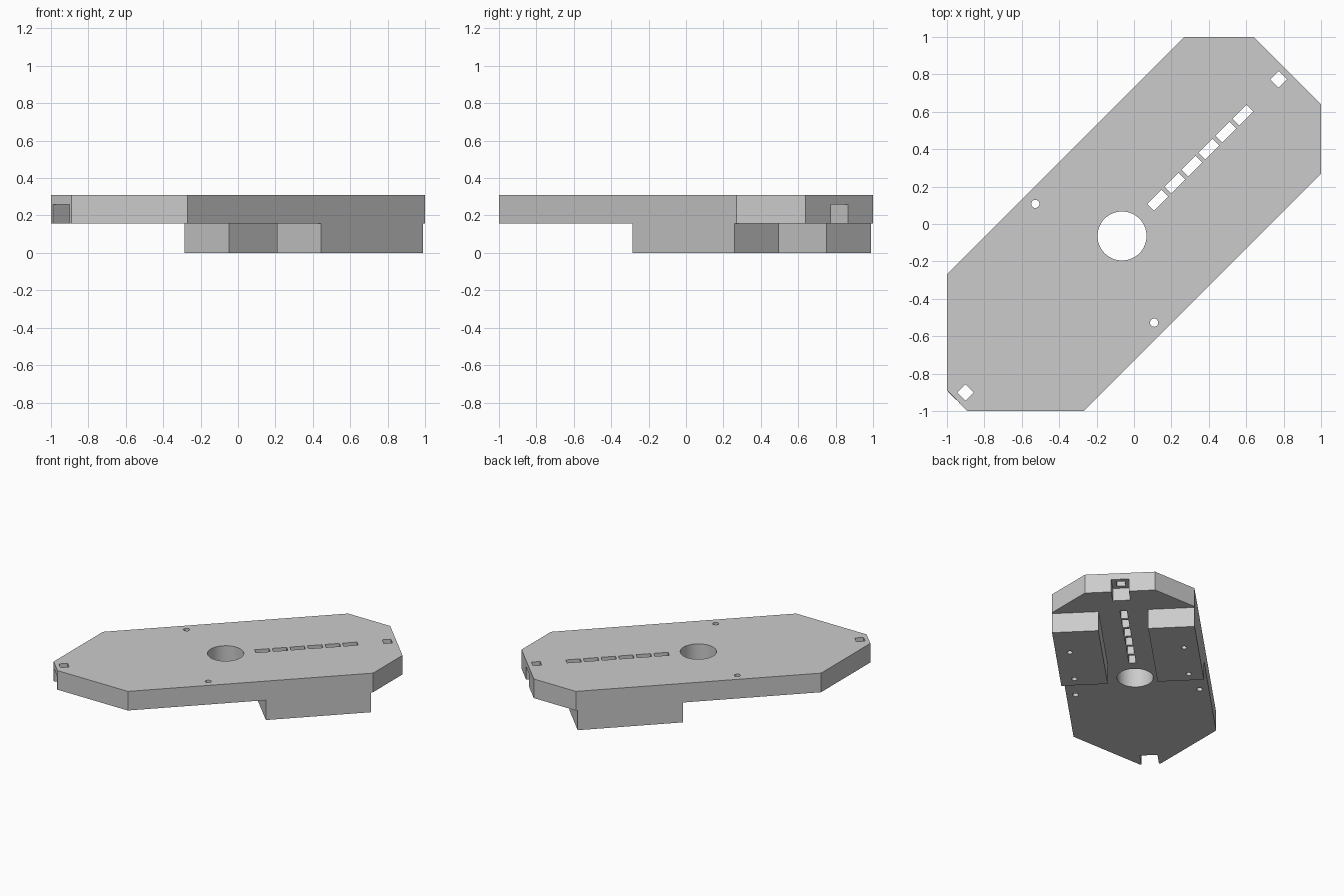
import bpy, bmesh, math

if "Cube" in bpy.data.objects:
    bpy.data.objects.remove(bpy.data.objects["Cube"], do_unlink=True)

grey = bpy.data.materials.new("plain grey")
grey.use_nodes = True
grey.diffuse_color = (0.6, 0.6, 0.6, 1)
grey.node_tree.nodes["Principled BSDF"].inputs["Base Color"].default_value = (0.6, 0.6, 0.6, 1)

BOTTOM, TOP = 0.158, 0.31
HALF = 0.73  # half width in diagonal coordinates


def prism(name, outline, z0, z1):
    """Extrude an outline given as (u, d) with u = x + y and d = x - y."""
    bm = bmesh.new()
    face = bm.faces.new([bm.verts.new(((u + d) / 2, (u - d) / 2, z0)) for u, d in outline])
    top = bmesh.ops.extrude_face_region(bm, geom=[face])["geom"]
    bmesh.ops.translate(bm, vec=(0, 0, z1 - z0), verts=[v for v in top if isinstance(v, bmesh.types.BMVert)])
    bmesh.ops.recalc_face_normals(bm, faces=bm.faces)
    mesh = bpy.data.meshes.new(name)
    bm.to_mesh(mesh)
    bm.free()
    mesh.materials.append(grey)
    obj = bpy.data.objects.new(name, mesh)
    bpy.context.collection.objects.link(obj)
    return obj


def rect(u0, u1, d0, d1):
    return [(u0, d0), (u1, d0), (u1, d1), (u0, d1)]


def circle(u, d, radius, sides):
    r = radius * math.sqrt(2)
    angles = [2 * math.pi * i / sides for i in range(sides)]
    return [(u + r * math.cos(a), d + r * math.sin(a)) for a in angles]


def carve(obj, cuts):
    """Subtract prisms from a part, then drop the cutters."""
    cutters = []
    for outline, z0, z1 in cuts:
        cutter = prism("cutter", outline, z0, z1)
        cutter.hide_render = True
        mod = obj.modifiers.new("cut", 'BOOLEAN')
        mod.operation, mod.solver, mod.object = 'DIFFERENCE', 'EXACT', cutter
        cutters.append(cutter)
    graph = bpy.context.evaluated_depsgraph_get()
    mesh = bpy.data.meshes.new_from_object(obj.evaluated_get(graph))
    obj.modifiers.clear()
    obj.data = mesh
    for cutter in cutters:
        bpy.data.objects.remove(cutter, do_unlink=True)
    bpy.ops.object.select_all(action='DESELECT')
    obj.select_set(True)
    bpy.context.view_layer.objects.active = obj
    bpy.ops.object.shade_smooth_by_angle(angle=math.radians(30))


# Main plate: long octagon lying on the diagonal
half = [(1.27, HALF), (-1.27, HALF), (-1.89, 0.11)]
mirrored = [(u, -d) for u, d in reversed(half)]
plate = prism("plate", [(1.64, 0.36)] + half + mirrored + [(1.64, -0.36)], BOTTOM, TOP)

LOW, HIGH = BOTTOM - 0.1, TOP + 0.1
cuts = [(circle(-0.128, 0, 0.131, 64), LOW, HIGH)]
# Screw holes either side
cuts += [(circle(-0.42, d, 0.022, 24), LOW, HIGH) for d in (-0.635, 0.635)]
# Row of slots
cuts += [(rect(c - 0.075, c + 0.075, -0.036, 0.036), LOW, HIGH)
         for c in (0.254 + 0.182 * i for i in range(6))]
# End notches, each with a square hole through its roof
for centre, end in ((1.547, 1.75), (-1.802, -2.0)):
    inner = centre - math.copysign(0.09, centre)
    cuts.append((rect(min(inner, end), max(inner, end), -0.09, 0.09), LOW, 0.26))
    cuts.append((rect(centre - 0.045, centre + 0.045, -0.045, 0.045), LOW, HIGH))
carve(plate, cuts)

# Two support blocks with screw holes from below
for name, side in (("front_block", 1), ("back_block", -1)):
    block = prism(name, rect(0.16, 1.25, side * 0.255, side * HALF), 0, BOTTOM)
    carve(block, [(circle(u, side * 0.585, 0.02, 24), -0.1, 0.12) for u in (0.287, 0.83)])
